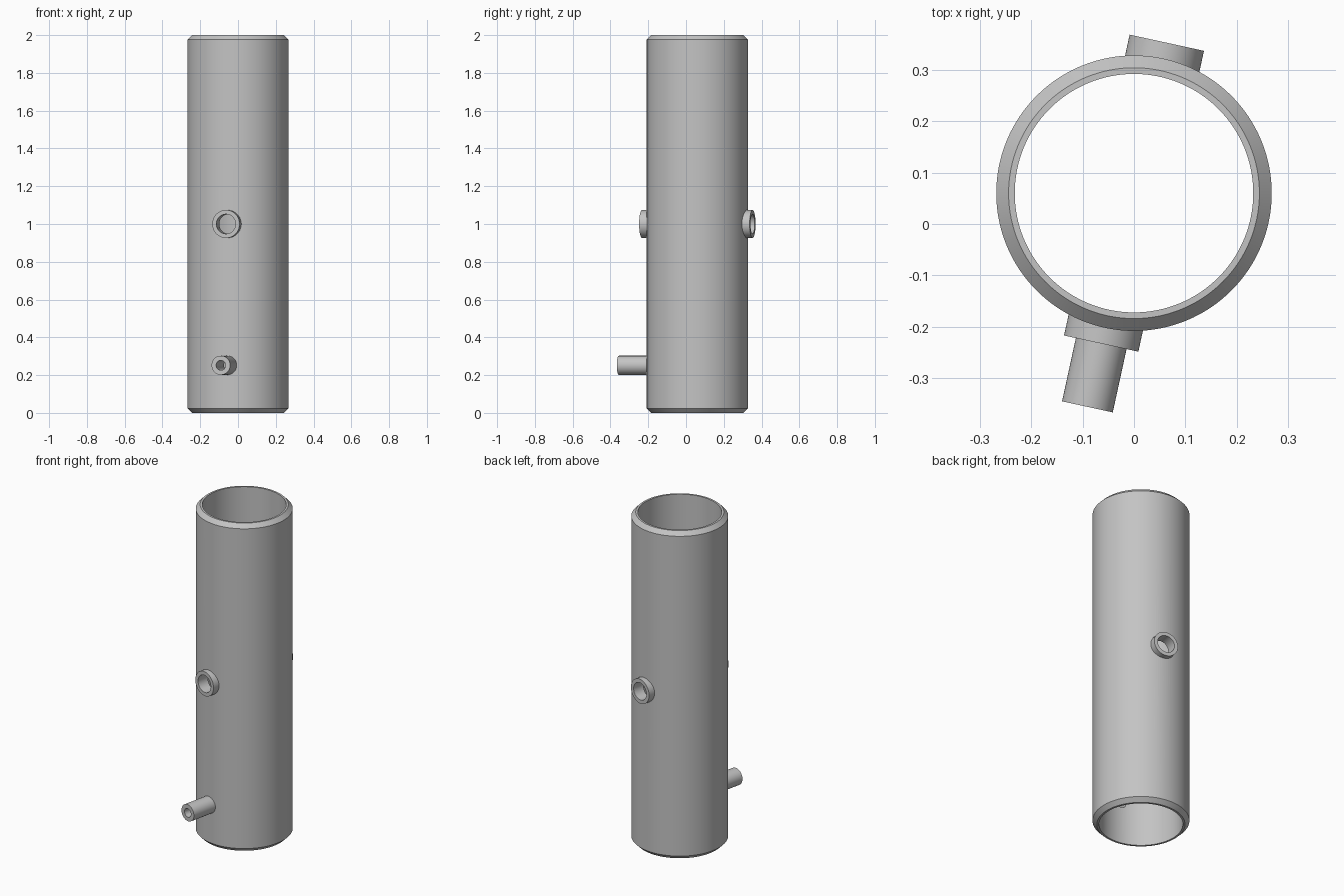
import bpy, bmesh, math
from mathutils import Matrix, Vector

cube = bpy.data.objects.get("Cube")
if cube:
    bpy.data.objects.remove(cube, do_unlink=True)

# One metal colour
metal = bpy.data.materials.new("light grey metal")
metal.use_nodes = True
metal.diffuse_color = (0.55, 0.55, 0.55, 1)
metal.node_tree.nodes["Principled BSDF"].inputs["Base Color"].default_value = (0.55, 0.55, 0.55, 1)

CENTRE_Y = 0.06
TILT = math.radians(12.3)
OUTER, INNER, HEIGHT, BEVEL = 0.268, 0.232, 2.0, 0.024
FRONT = Vector((-math.sin(TILT), -math.cos(TILT), 0))


def lathe(name, profile, sides, matrix):
    """Revolve a closed (radius, height) profile around local z."""
    bm = bmesh.new()
    rings = []
    for i in range(sides):
        a = 2 * math.pi * i / sides
        rings.append([bm.verts.new((r * math.cos(a), r * math.sin(a), h)) for r, h in profile])
    n = len(profile)
    for i in range(sides):
        a, b = rings[i], rings[(i + 1) % sides]
        for j in range(n):
            k = (j + 1) % n
            bm.faces.new((a[j], b[j], b[k], a[k]))
    bmesh.ops.recalc_face_normals(bm, faces=bm.faces)
    mesh = bpy.data.meshes.new(name)
    bm.to_mesh(mesh)
    bm.free()
    mesh.materials.append(metal)
    obj = bpy.data.objects.new(name, mesh)
    obj.matrix_world = matrix
    bpy.context.collection.objects.link(obj)
    return obj


def radial(direction, z):
    """Frame on the pipe axis whose local z points along direction."""
    turn = direction.to_track_quat('Z', 'Y').to_matrix().to_4x4()
    return Matrix.Translation((0, CENTRE_Y, z)) @ turn


def tube(name, radius, bore, start, end, matrix):
    profile = [(bore, start), (radius, start), (radius, end), (bore, end)]
    return lathe(name, profile, 64, matrix)


def drill(target, radius, matrix):
    """Cut a round hole through the pipe wall on one side."""
    bm = bmesh.new()
    bmesh.ops.create_cone(bm, cap_ends=True, segments=64, radius1=radius, radius2=radius,
                          depth=0.2, matrix=Matrix.Translation((0, 0, 0.25)))
    mesh = bpy.data.meshes.new("drill")
    bm.to_mesh(mesh)
    bm.free()
    mesh.materials.append(metal)
    cutter = bpy.data.objects.new("drill", mesh)
    cutter.matrix_world = matrix
    cutter.hide_render = True
    bpy.context.collection.objects.link(cutter)
    mod = target.modifiers.new("hole", 'BOOLEAN')
    mod.operation = 'DIFFERENCE'
    mod.solver = 'EXACT'
    mod.object = cutter
    bpy.context.view_layer.objects.active = target
    bpy.ops.object.modifier_apply(modifier=mod.name)
    bpy.data.objects.remove(cutter, do_unlink=True)


# Main pipe with chamfered rims
rim = OUTER - BEVEL
pipe = lathe("pipe", [(INNER, 0), (rim, 0), (OUTER, BEVEL), (OUTER, HEIGHT - BEVEL),
                      (rim, HEIGHT), (INNER, HEIGHT)], 128,
             Matrix.Translation((0, CENTRE_Y, 0)))
parts = [pipe]

# Side fittings: name, direction, height, radius, bore, reach
fittings = [("front_boss", FRONT, 1.0, 0.074, 0.052, 0.2995),
            ("back_boss", -FRONT, 1.0, 0.074, 0.052, 0.2995),
            ("drain_nozzle", FRONT, 0.252, 0.0505, 0.026, 0.4255)]
for name, direction, z, radius, bore, reach in fittings:
    frame = radial(direction, z)
    parts.append(tube(name, radius, bore, 0.245, reach, frame))
    drill(pipe, bore, frame)

# Smooth walls, sharp rims
bpy.ops.object.select_all(action='DESELECT')
for obj in parts:
    obj.select_set(True)
bpy.context.view_layer.objects.active = pipe
bpy.ops.object.shade_smooth_by_angle(angle=math.radians(30))
